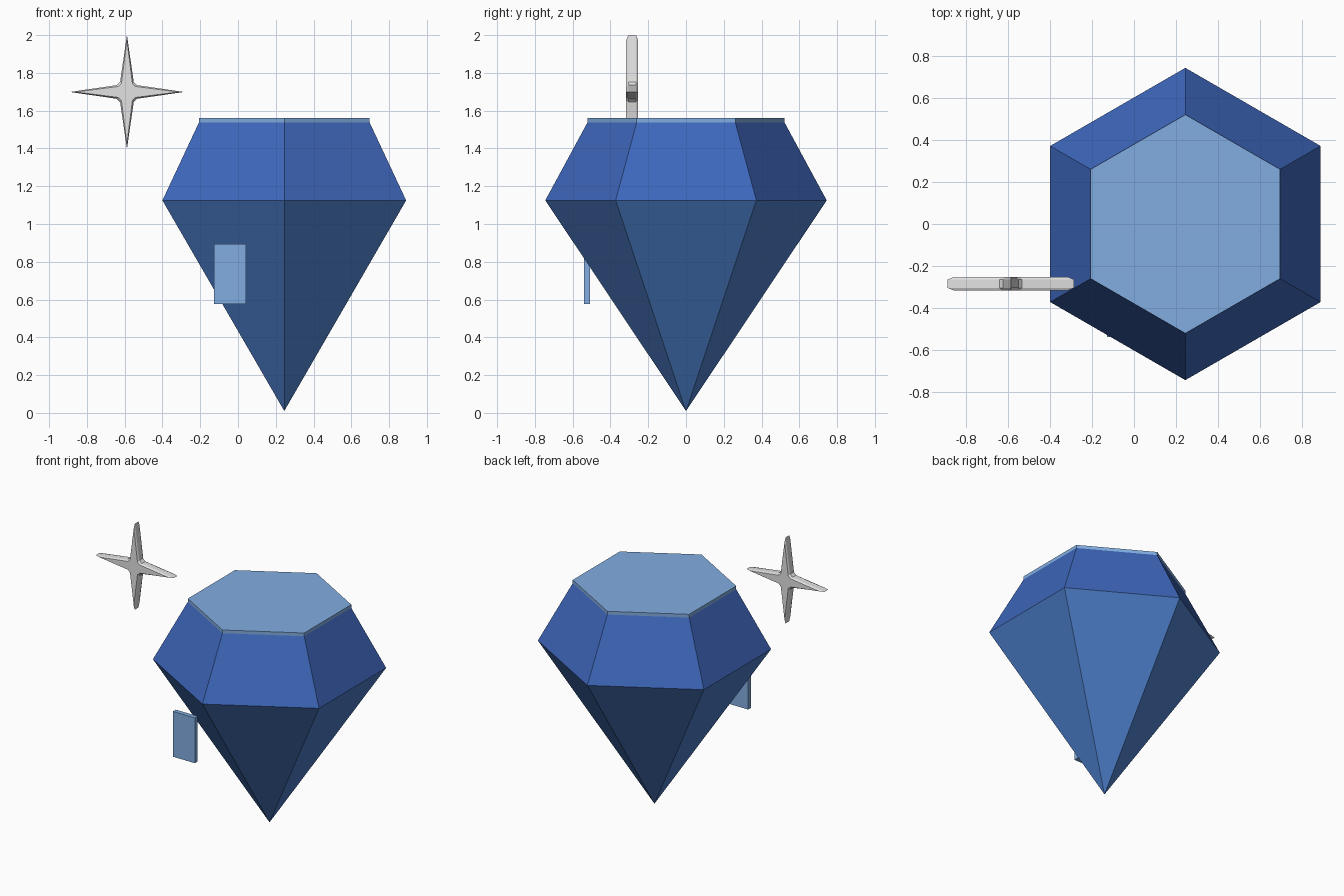
import bpy
import bmesh
from math import sin, cos, pi

old = bpy.data.objects.get("Cube")
if old:
    bpy.data.objects.remove(old, do_unlink=True)


def material(name, rgb):
    """Flat material from display (sRGB) values, stored as linear."""
    color = [((c / 255 + 0.055) / 1.055) ** 2.4 for c in rgb] + [1]
    mat = bpy.data.materials.new(name)
    mat.use_nodes = True
    mat.diffuse_color = color
    mat.node_tree.nodes["Principled BSDF"].inputs["Base Color"].default_value = color
    return mat


def loft(name, rings, location, mat):
    """Join matching rings of points with side faces and close both ends."""
    bm = bmesh.new()
    loops = [[bm.verts.new(p) for p in ring] for ring in rings]
    count = len(loops[0])
    for a, b in zip(loops, loops[1:]):
        for i in range(count):
            j = (i + 1) % count
            bm.faces.new((a[i], a[j], b[j], b[i]))
    bm.faces.new(loops[0])
    bm.faces.new(loops[-1])
    bmesh.ops.remove_doubles(bm, verts=bm.verts, dist=0.0001)
    bmesh.ops.recalc_face_normals(bm, faces=bm.faces)
    mesh = bpy.data.meshes.new(name)
    bm.to_mesh(mesh)
    bm.free()
    mesh.materials.append(mat)
    obj = bpy.data.objects.new(name, mesh)
    obj.location = location
    bpy.context.collection.objects.link(obj)
    return obj


def hexagon(radius, z):
    return [(radius * sin(i * pi / 3), radius * cos(i * pi / 3), z) for i in range(6)]


def star(tip, near, far, y):
    """Four-pointed outline with a blunted valley between the points."""
    points = []
    for i in range(4):
        c, s = cos(i * pi / 2), sin(i * pi / 2)
        for u, v in ((tip, 0), (far, near), (near, far)):
            points.append((u * c - v * s, y, u * s + v * c))
    return points


pale_blue = material("pale blue", (130, 174, 226))
royal_blue = material("royal blue", (62, 103, 188))
mid_blue = material("mid blue", (75, 125, 200))
silver = material("silver", (226, 226, 226))

# Gem: pointed base, sloping crown and thin flat table
axis = (0.245, 0, 0)
girdle, table = 0.745, 0.522
bpy.ops.mesh.primitive_cone_add(vertices=6, radius1=0, radius2=girdle,
                                depth=1.115, location=(0.245, 0, 0.5675))
pavilion = bpy.context.object
pavilion.name = "gem_base"
pavilion.data.materials.append(mid_blue)
loft("gem_crown", [hexagon(girdle, 1.125), hexagon(table, 1.537)], axis, royal_blue)
loft("gem_table", [hexagon(table, 1.537), hexagon(table, 1.56)], axis, pale_blue)

# Upright glint plate at the front
bpy.ops.mesh.primitive_cube_add(size=1, location=(-0.043, -0.523, 0.736))
glint = bpy.context.object
glint.name = "glint_plate"
glint.scale = (0.17, 0.032, 0.318)
glint.data.materials.append(pale_blue)

# Sparkle with chamfered front and back edges
outer, inner = (0.302, 0.036, 0.054), (0.272, 0.029, 0.045)
loft("sparkle", [star(*inner, -0.032), star(*outer, -0.02),
                 star(*outer, 0.02), star(*inner, 0.032)],
     (-0.588, -0.285, 1.699), silver)
